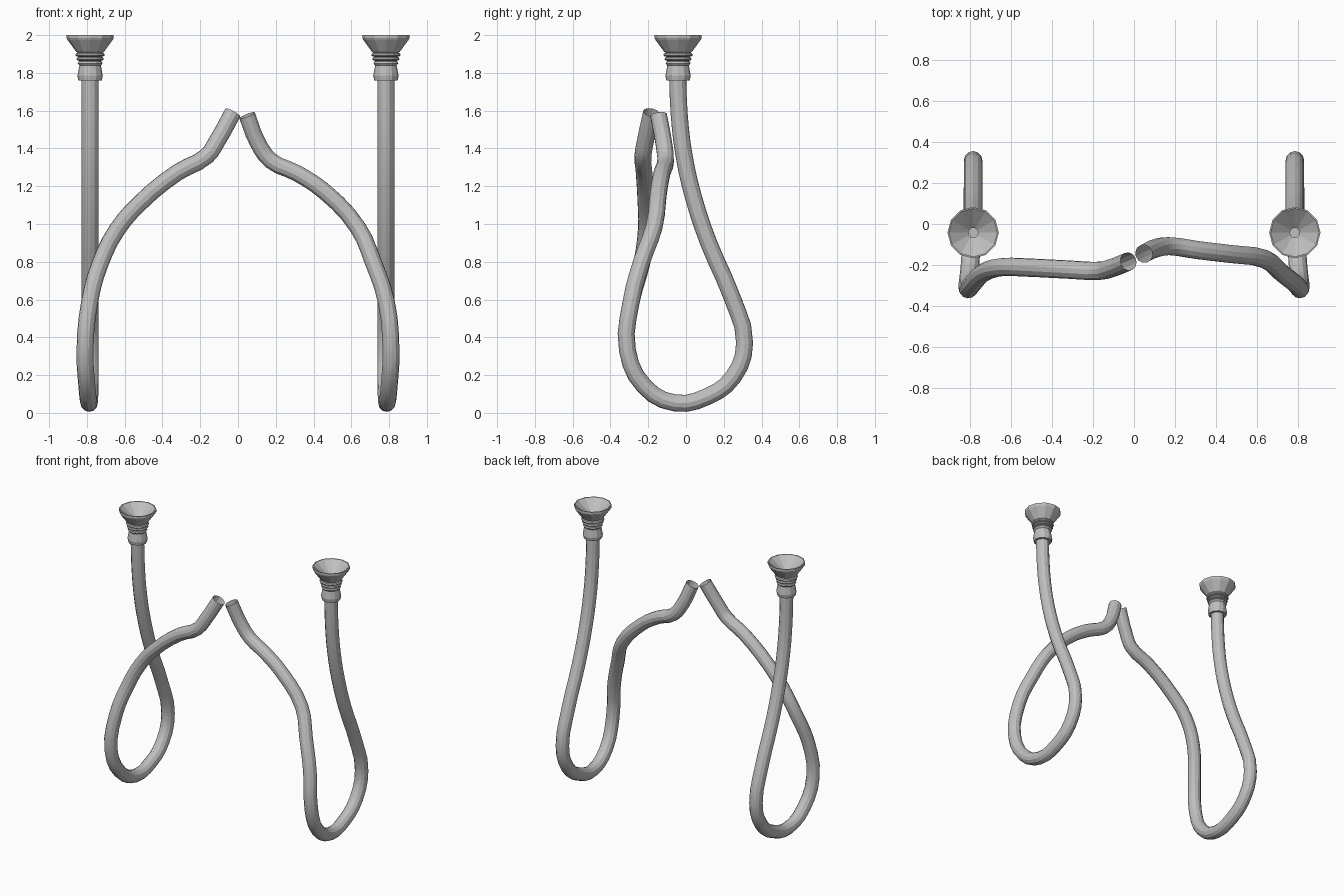
import bpy, bmesh, math

cube = bpy.data.objects.get("Cube")
if cube:
    bpy.data.objects.remove(cube, do_unlink=True)

SIDES = 12
TUBE_RADIUS = 0.045
CUP_X, CUP_Y = 0.783, -0.042

grey = bpy.data.materials.new("plain_grey")
grey.use_nodes = True
colour = (0.52, 0.52, 0.52, 1)
grey.diffuse_color = colour
grey.node_tree.nodes["Principled BSDF"].inputs["Base Color"].default_value = colour


def add_tube(name, points):
    """Hollow round tube swept along a smooth path."""
    curve = bpy.data.curves.new(name, "CURVE")
    curve.dimensions = "3D"
    curve.bevel_depth = TUBE_RADIUS
    curve.bevel_resolution = (SIDES - 4) // 2
    curve.resolution_u = 3
    spline = curve.splines.new("BEZIER")
    spline.bezier_points.add(len(points) - 1)
    for knot, co in zip(spline.bezier_points, points):
        knot.co = co
        knot.handle_left_type = knot.handle_right_type = "AUTO"
    obj = bpy.data.objects.new(name, curve)
    bpy.context.collection.objects.link(obj)
    bpy.ops.object.select_all(action="DESELECT")
    obj.select_set(True)
    bpy.context.view_layer.objects.active = obj
    bpy.ops.object.convert(target="MESH")
    obj = bpy.context.object
    obj.data.materials.clear()
    obj.data.materials.append(grey)
    bpy.ops.object.shade_smooth_by_angle(angle=math.radians(20))


def add_lathe(name, profile, x, y):
    """Faceted turned part around a vertical axis."""
    bm = bmesh.new()
    rings = []
    for r, z in profile:
        rings.append([bm.verts.new((x + r * math.cos(math.tau * i / SIDES),
                                    y + r * math.sin(math.tau * i / SIDES), z))
                      for i in range(SIDES)])
    for low, high in zip(rings, rings[1:]):
        for i in range(SIDES):
            j = (i + 1) % SIDES
            bm.faces.new((low[i], low[j], high[j], high[i]))
    bm.faces.new(rings[-1])
    bm.faces.new(rings[0][::-1])
    bmesh.ops.recalc_face_normals(bm, faces=bm.faces)
    mesh = bpy.data.meshes.new(name)
    bm.to_mesh(mesh)
    bm.free()
    mesh.materials.append(grey)
    bpy.context.collection.objects.link(bpy.data.objects.new(name, mesh))


# Shared loop, from the cup down and round to the front: (x, y, z)
loop = [(0.783, -0.045, 1.80), (0.783, -0.036, 1.58), (0.783, -0.01, 1.36),
        (0.783, 0.04, 1.14), (0.783, 0.12, 0.90), (0.783, 0.24, 0.62),
        (0.783, 0.31, 0.37), (0.783, 0.25, 0.19), (0.785, 0.11, 0.085),
        (0.79, -0.06, 0.053), (0.80, -0.22, 0.14), (0.81, -0.31, 0.33),
        (0.785, -0.29, 0.59)]

# The two upper arms differ slightly
left_arm = [(0.715, -0.235, 0.80), (0.635, -0.17, 0.98), (0.46, -0.145, 1.17),
            (0.31, -0.127, 1.27), (0.174, -0.108, 1.335),
            (0.105, -0.118, 1.43), (0.048, -0.145, 1.575)]
right_arm = [(0.73, -0.235, 0.79), (0.64, -0.21, 0.97), (0.52, -0.212, 1.11),
             (0.317, -0.222, 1.275), (0.165, -0.228, 1.36),
             (0.11, -0.215, 1.44), (0.027, -0.182, 1.59)]

# Turned cup: collar, ribs, flared bell, dished inside with a small bore
profile = [(0.045, 1.76), (0.062, 1.76), (0.067, 1.785), (0.057, 1.84)]
for i in range(3):
    z, r = 1.845 + i * 0.022, 0.062 + i * 0.006
    profile += [(r, z), (r + 0.004, z + 0.006), (r, z + 0.014), (r - 0.008, z + 0.018)]
profile += [(0.074, 1.912), (0.120, 1.975), (0.125, 1.985), (0.125, 2.0),
            (0.118, 2.0), (0.024, 1.925), (0.024, 1.85)]

for side, sign, arm in (("left", 1, left_arm), ("right", -1, right_arm)):
    add_tube(side + "_tube", [(sign * x, y, z) for x, y, z in loop + arm])
    add_lathe(side + "_cup", profile, sign * CUP_X, CUP_Y)
